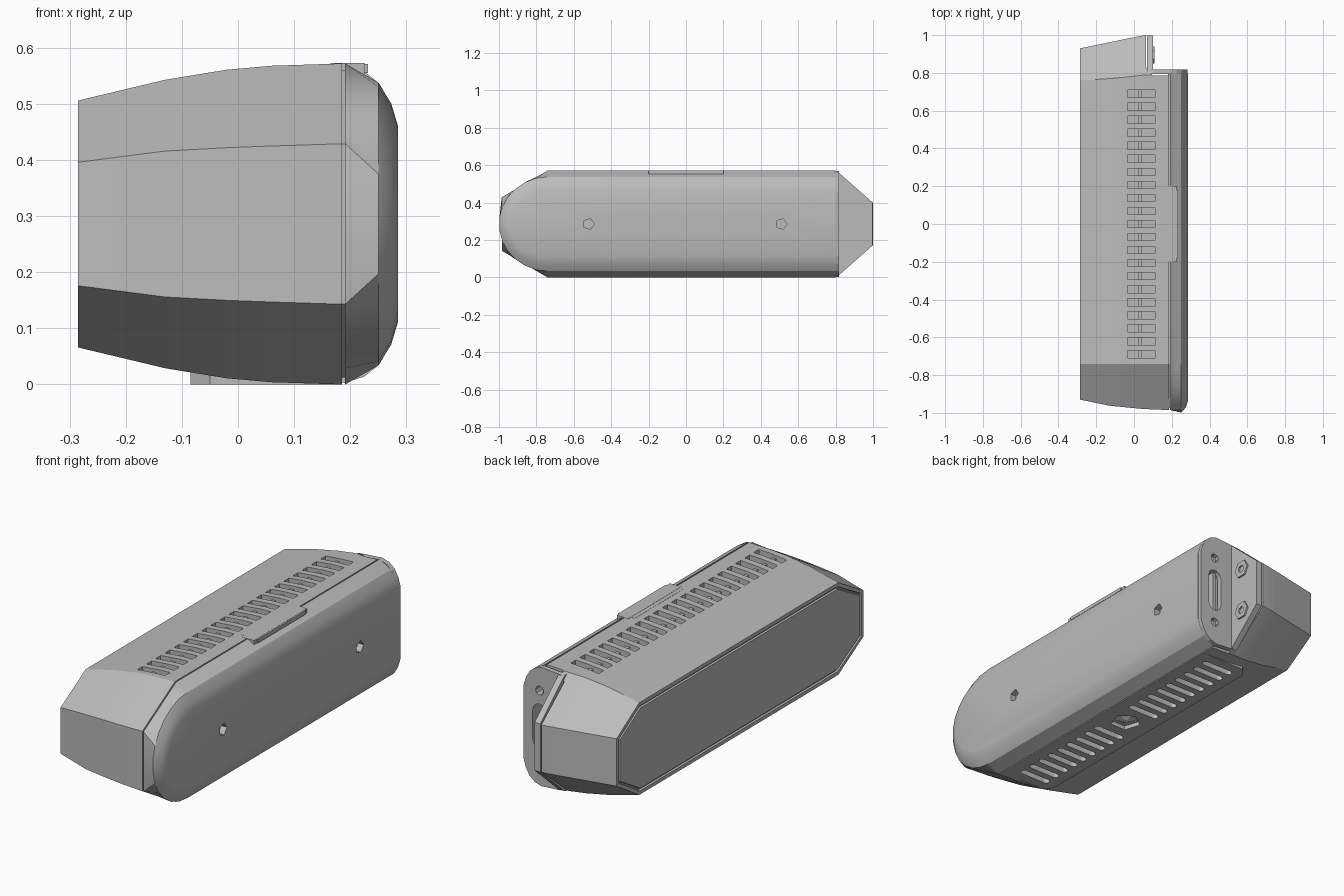
import bpy, bmesh, math
from mathutils import Vector

cube = bpy.data.objects.get("Cube")
if cube:
    bpy.data.objects.remove(cube, do_unlink=True)

MID = 0.286  # height of the long axis

grey = bpy.data.materials.new("mid grey")
grey.use_nodes = True
grey.diffuse_color = (0.5, 0.5, 0.5, 1)
grey.node_tree.nodes["Principled BSDF"].inputs["Base Color"].default_value = (0.5, 0.5, 0.5, 1)


def finish(name, bm):
    bmesh.ops.recalc_face_normals(bm, faces=bm.faces)
    mesh = bpy.data.meshes.new(name)
    bm.to_mesh(mesh)
    bm.free()
    mesh.materials.append(grey)
    obj = bpy.data.objects.new(name, mesh)
    bpy.context.collection.objects.link(obj)
    return obj


def activate(obj):
    bpy.ops.object.select_all(action='DESELECT')
    obj.select_set(True)
    bpy.context.view_layer.objects.active = obj


def loft(bm, rings):
    """Skin closed rings of equal length and cap both ends."""
    rows = [[bm.verts.new(p) for p in ring] for ring in rings]
    n = len(rows[0])
    for a, b in zip(rows, rows[1:]):
        for i in range(n):
            j = (i + 1) % n
            bm.faces.new((a[i], a[j], b[j], b[i]))
    bm.faces.new(rows[0])
    bm.faces.new(rows[-1])


def prism(bm, pts, axis, lo, hi):
    """Extrude a 2D outline along axis (other two axes in xyz order)."""
    def place(p, d):
        c = list(p)
        c.insert(axis, d)
        return c
    loft(bm, [[place(p, d) for p in pts] for d in (lo, hi)])


def box(bm, x0, x1, y0, y1, z0, z1):
    prism(bm, [(x0, y0), (x1, y0), (x1, y1), (x0, y1)], 2, z0, z1)


def disc(u, v, r, sides, turn=0.0):
    return [(u + r * math.cos(turn + math.tau * i / sides),
             v + r * math.sin(turn + math.tau * i / sides)) for i in range(sides)]


def pill(u0, u1, v, r, steps=6):
    """Round-ended slot outline along the first axis."""
    right = [(u1 + r * math.cos(a), v + r * math.sin(a))
             for a in [math.pi * (i / steps - 0.5) for i in range(steps + 1)]]
    return right + [(u0 + u1 - p, 2 * v - q) for p, q in right]


def cut(obj, bm):
    tool = finish("cutter", bm)
    tool.hide_render = True
    mod = obj.modifiers.new("cut", 'BOOLEAN')
    mod.operation = 'DIFFERENCE'
    mod.solver = 'EXACT'
    mod.object = tool
    activate(obj)
    bpy.ops.object.modifier_apply(modifier=mod.name)
    bpy.data.objects.remove(tool, do_unlink=True)


def smooth(obj, degrees=18):
    activate(obj)
    bpy.ops.object.shade_smooth_by_angle(angle=math.radians(degrees))


def mirrored(half):
    """Close a (u, offset) half outline by mirroring it about the mid height."""
    return [(u, MID + h) for u, h in half] + [(u, MID - h) for u, h in reversed(half)]


# Main case: stretched octagons growing toward the cover side
def case_ring(x, top, front, front_h, back, fold):
    half = [(-front, front_h), (-0.74, top), (fold, top), (back, 0.113)]
    return [(x, y, z) for y, z in mirrored(half)]


bm = bmesh.new()
loft(bm, [case_ring(*s) for s in (
    (-0.285, 0.220, 0.930, 0.110, 0.930, 0.76),
    (-0.13, 0.257, 0.962, 0.130, 0.962, 0.77),
    (-0.02, 0.275, 0.973, 0.136, 0.985, 0.78),
    (0.06, 0.282, 0.980, 0.139, 1.000, 0.79),
    (0.185, 0.286, 0.985, 0.143, 1.000, 0.79))])
bmesh.ops.recalc_face_normals(bm, faces=bm.faces)
# Fine groove round the flat side
side = [f for f in bm.faces if f.normal.x < -0.95 and len(f.verts) > 4]
for width, depth in ((0.018, 0), (0.003, -0.008), (0.006, 0), (0.003, 0.008)):
    bmesh.ops.inset_region(bm, faces=side, thickness=width, depth=depth)
case = finish("main_case", bm)

# Corner notch for the bracket
bm = bmesh.new()
prism(bm, [(0.063, 1.1), (0.063, 0.83), (0.1, 0.785), (0.4, 0.785), (0.4, 1.1)], 2, -0.2, 0.8)
cut(case, bm)

# Top vents
bm = bmesh.new()
for i in range(21):
    y = (i - 10) * 0.069
    box(bm, -0.035, 0.112, y - 0.019, y + 0.019, 0.515, 0.7)
cut(case, bm)
bm = bmesh.new()
box(bm, 0.02, 0.04, -0.72, 0.72, 0.51, 0.55)
finish("vent_rib", bm)

# Bottom vent panel
bm = bmesh.new()
prism(bm, [(-0.085, -0.68), (-0.05, -0.72), (0.185, -0.72), (0.185, 0.72),
           (-0.05, 0.72), (-0.085, 0.68)], 2, 0, 0.05)
panel = finish("bottom_panel", bm)


def bottom_cutter():
    tool = bmesh.new()
    for s in (-1, 1):
        for i in range(9):
            prism(tool, pill(-0.02, 0.115, s * (0.125 + 0.066 * i), 0.016), 2, -0.1, 0.035)
    prism(tool, disc(0.05, 0, 0.07, 5, math.pi / 2), 2, -0.1, 0.02)
    return tool


for part in (case, panel):
    cut(part, bottom_cutter())
smooth(case)

# Pointed foot stud inside the bottom recess
bm = bmesh.new()
loft(bm, [[(x, y, z) for x, y in disc(0.05, 0, r, 5, math.pi / 2)]
          for r, z in ((0.062, 0.025), (0.012, 0.004))])
finish("bottom_stud", bm)


# Cover: octagon at the seam, turning into a round-ended dome
def seam_ring(x, shrink=0.0):
    top, front = 0.286 - shrink, 0.985 - shrink
    a, b = Vector((-0.74, top)), Vector((-front, 0.143))
    half = [(0.80, top)] + [tuple(a.lerp(b, i / 5)) for i in range(6)] + [(-front, 0.05)]
    return [(x, y, z) for y, z in mirrored(half)]


def dome_ring(x, top, reach):
    half = [(0.80, top)]
    for i in range(7):
        a = math.radians(90 * i / 6.5)
        half.append((-0.74 - reach * math.sin(a), top * math.cos(a)))
    return [(x, y, z) for y, z in mirrored(half)]


bm = bmesh.new()
loft(bm, [seam_ring(0.191), dome_ring(0.25, 0.252, 0.26),
          dome_ring(0.273, 0.215, 0.235), dome_ring(0.285, 0.175, 0.20)])
cover = finish("side_cover", bm)
bm = bmesh.new()
for y in (-0.52, 0.51):
    prism(bm, [(y + u, MID + v) for u, v in disc(0, 0, 0.03, 5)], 0, 0.255, 0.4)
cut(cover, bm)
smooth(cover, 24)

# Recessed gasket in the seam
bm = bmesh.new()
loft(bm, [seam_ring(0.18, 0.012), seam_ring(0.195, 0.012)])
finish("seam_gasket", bm)

# Latch plate across the seam
bm = bmesh.new()
box(bm, 0.145, 0.232, -0.18, 0.18, 0.555, 0.5715)
box(bm, 0.165, 0.225, -0.2, 0.2, 0.553, 0.5725)
finish("latch_plate", bm)

# Angle bracket: mounting flange with holes, and side flange with bolts
bm = bmesh.new()
prism(bm, mirrored([(0.085, 0.275), (0.19, 0.283), (0.225, 0.272), (0.252, 0.25),
                    (0.272, 0.215), (0.284, 0.175)]), 1, 0.795, 0.818)
flange = finish("mounting_flange", bm)
for part in (flange, cover):
    bm = bmesh.new()
    for h in (-0.17, 0.17):
        prism(bm, disc(0.2, MID + h, 0.022, 8), 1, 0.76, 0.9)
    prism(bm, [(x, z) for z, x in pill(MID - 0.07, MID + 0.07, 0.2, 0.036)], 1, 0.72, 0.9)
    cut(part, bm)

bm = bmesh.new()
prism(bm, mirrored([(0.80, 0.28), (0.82, 0.272), (0.998, 0.115)]), 0, 0.07, 0.1)
finish("side_flange", bm)

for label, z in (("upper", 0.40), ("lower", 0.18)):
    bm = bmesh.new()
    prism(bm, disc(0.895, z, 0.044, 6), 0, 0.09, 0.108)
    nut = finish(label + "_bolt", bm)
    bm = bmesh.new()
    prism(bm, disc(0.895, z, 0.018, 8), 0, 0.098, 0.2)
    cut(nut, bm)
